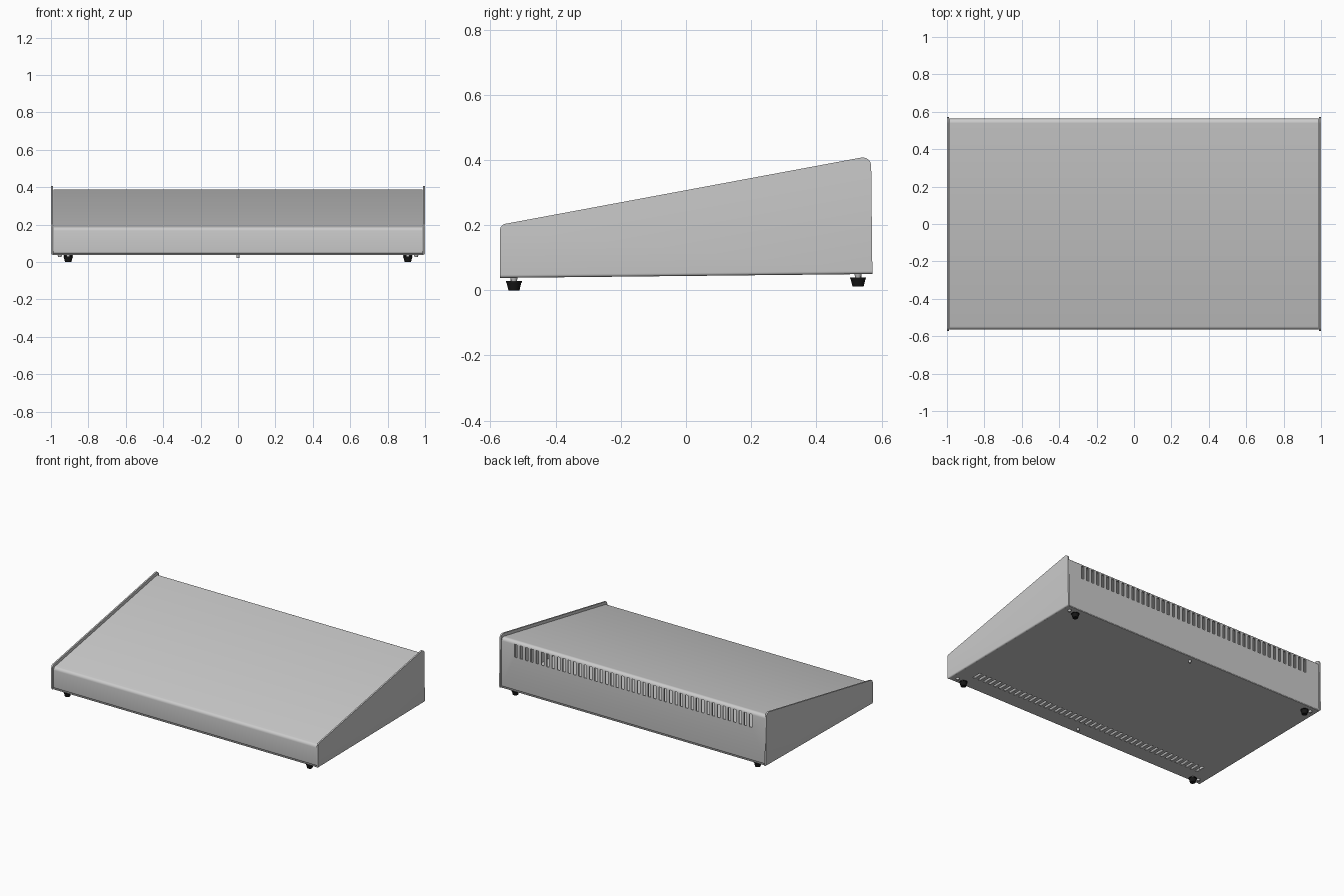
import bpy, bmesh, math
from mathutils import Vector, Matrix

if "Cube" in bpy.data.objects:
    bpy.data.objects.remove(bpy.data.objects["Cube"])


def material(name, value):
    m = bpy.data.materials.new(name)
    m.diffuse_color = (value, value, value, 1)
    m.use_nodes = True
    m.node_tree.nodes["Principled BSDF"].inputs["Base Color"].default_value = m.diffuse_color
    return m


GREY = material("light grey metal", 0.60)
BLACK = material("black rubber", 0.008)


def floor(y):
    """Height of the slightly tilted underside."""
    return 0.044 + 0.0105 * y


def rounded(points, radii, steps=5):
    """Round the corners of a y-z polyline; radius 0 keeps a point."""
    out = []
    n = len(points)
    for i, (p, r) in enumerate(zip(points, radii)):
        p = Vector(p)
        if r == 0:
            out.append(p)
            continue
        a = (Vector(points[i - 1]) - p).normalized()
        b = (Vector(points[(i + 1) % n]) - p).normalized()
        half = a.angle(b) / 2
        centre = p + (a + b).normalized() * (r / math.sin(half))
        start = p + a * (r / math.tan(half)) - centre
        end = p + b * (r / math.tan(half)) - centre
        sweep = start.angle_signed(end)
        for k in range(steps + 1):
            out.append(centre + Matrix.Rotation(-sweep * k / steps, 2) @ start)
    return out


def finish(name, bm, mat):
    me = bpy.data.meshes.new(name)
    bmesh.ops.recalc_face_normals(bm, faces=bm.faces)
    bm.to_mesh(me)
    bm.free()
    me.materials.append(mat)
    ob = bpy.data.objects.new(name, me)
    bpy.context.collection.objects.link(ob)
    return ob


def activate(ob):
    bpy.ops.object.select_all(action='DESELECT')
    ob.select_set(True)
    bpy.context.view_layer.objects.active = ob


def smooth(ob):
    activate(ob)
    bpy.ops.object.shade_smooth_by_angle(angle=math.radians(30))


def apply_modifiers(ob):
    activate(ob)
    for m in list(ob.modifiers):
        bpy.ops.object.modifier_apply(modifier=m.name)


def cut_slots(ob, y, z, depth, height):
    """Cut a row of narrow ventilation slots through a sheet."""
    count, reach = 45, 0.88
    bm = bmesh.new()
    for i in range(count):
        x = -reach + 2 * reach * i / (count - 1)
        bmesh.ops.create_cube(bm, size=1, matrix=Matrix.Translation((x, y, z))
                              @ Matrix.Diagonal((0.019, depth, height, 1)))
    cutter = finish("slot_cutter", bm, GREY)
    cutter.hide_render = True
    mod = ob.modifiers.new("slots", 'BOOLEAN')
    mod.operation = 'DIFFERENCE'
    mod.solver = 'EXACT'
    mod.object = cutter
    apply_modifiers(ob)
    bpy.data.objects.remove(cutter)


# Folded cover: front, sloping top and back in one bent sheet with lower lips
path = rounded([(-0.53, floor(-0.53) + 0.009), (-0.561, floor(-0.561) + 0.009),
                (-0.561, 0.182), (0.560, 0.388),
                (0.560, floor(0.56) + 0.009), (0.53, floor(0.53) + 0.009)],
               [0, 0.008, 0.018, 0.018, 0.008, 0])
bm = bmesh.new()
rows = [[bm.verts.new((x, p.x, p.y)) for p in path] for x in (-0.987, 0.987)]
for i in range(len(path) - 1):
    bm.faces.new((rows[0][i], rows[0][i + 1], rows[1][i + 1], rows[1][i]))
cover = finish("folded_cover", bm, GREY)
solid = cover.modifiers.new("sheet", 'SOLIDIFY')
solid.thickness = 0.007
solid.offset = 0
solid.use_even_offset = True
apply_modifiers(cover)
cut_slots(cover, 0.56, 0.325, 0.06, 0.088)
smooth(cover)

# Base plate between the side panels
bm = bmesh.new()
bmesh.ops.create_cube(bm, size=1, matrix=Matrix.Diagonal((1.984, 1.13, 0.006, 1)))
for v in bm.verts:
    v.co.z += floor(v.co.y) + 0.003
base = finish("base_plate", bm, GREY)
cut_slots(base, -0.43, floor(-0.43), 0.065, 0.03)
smooth(base)

# Side panels, rising slightly above the cover, bent into the base below
side = rounded([(-0.571, floor(-0.571)), (-0.571, 0.201), (0.568, 0.413),
                (0.572, floor(0.572))], [0, 0.02, 0.026, 0], 6)
for sign, name in ((-1, "left_side_panel"), (1, "right_side_panel")):
    bm = bmesh.new()
    inner = [bm.verts.new((sign * 0.990, p.x, p.y)) for p in side]
    outer = [bm.verts.new((sign * 1.0, p.x, p.y)) for p in side]
    bm.faces.new(inner)
    bm.faces.new(outer)
    for i in range(len(side)):
        j = (i + 1) % len(side)
        bm.faces.new((inner[i], inner[j], outer[j], outer[i]))
    bend = bm.edges.get((outer[0], outer[-1]))
    bmesh.ops.bevel(bm, geom=[bend], offset=0.009, segments=4, profile=0.5,
                    affect='EDGES')
    smooth(finish(name, bm, GREY))


def turned(name, x, y, z0, z1, r0, r1, mat, sides=20):
    """Upright tapered cylinder from z0 to z1."""
    bm = bmesh.new()
    bmesh.ops.create_cone(bm, cap_ends=True, segments=sides, radius1=r0,
                          radius2=r1, depth=z1 - z0,
                          matrix=Matrix.Translation((x, y, (z0 + z1) / 2)))
    smooth(finish(name, bm, mat))


# Rubber feet on short studs, with a screw beside each foot
for y, row in ((-0.528, "front"), (0.528, "back")):
    f = floor(y)
    for sx, hand in ((-1, "left"), (1, "right")):
        x = sx * 0.908
        turned(f"{row}_{hand}_foot", x, y, f - 0.0385, f - 0.014, 0.017, 0.023, BLACK)
        turned(f"{row}_{hand}_foot_rim", x, y, f - 0.014, f - 0.010, 0.025, 0.025, BLACK)
        turned(f"{row}_{hand}_foot_stud", x, y, f - 0.011, f + 0.002, 0.010, 0.010, GREY)
        turned(f"{row}_{hand}_screw", sx * 0.953, y, f - 0.012, f + 0.002,
               0.008, 0.012, GREY, 12)
    turned(f"{row}_middle_screw", 0, y, f - 0.016, f + 0.002, 0.007, 0.010, GREY, 12)
